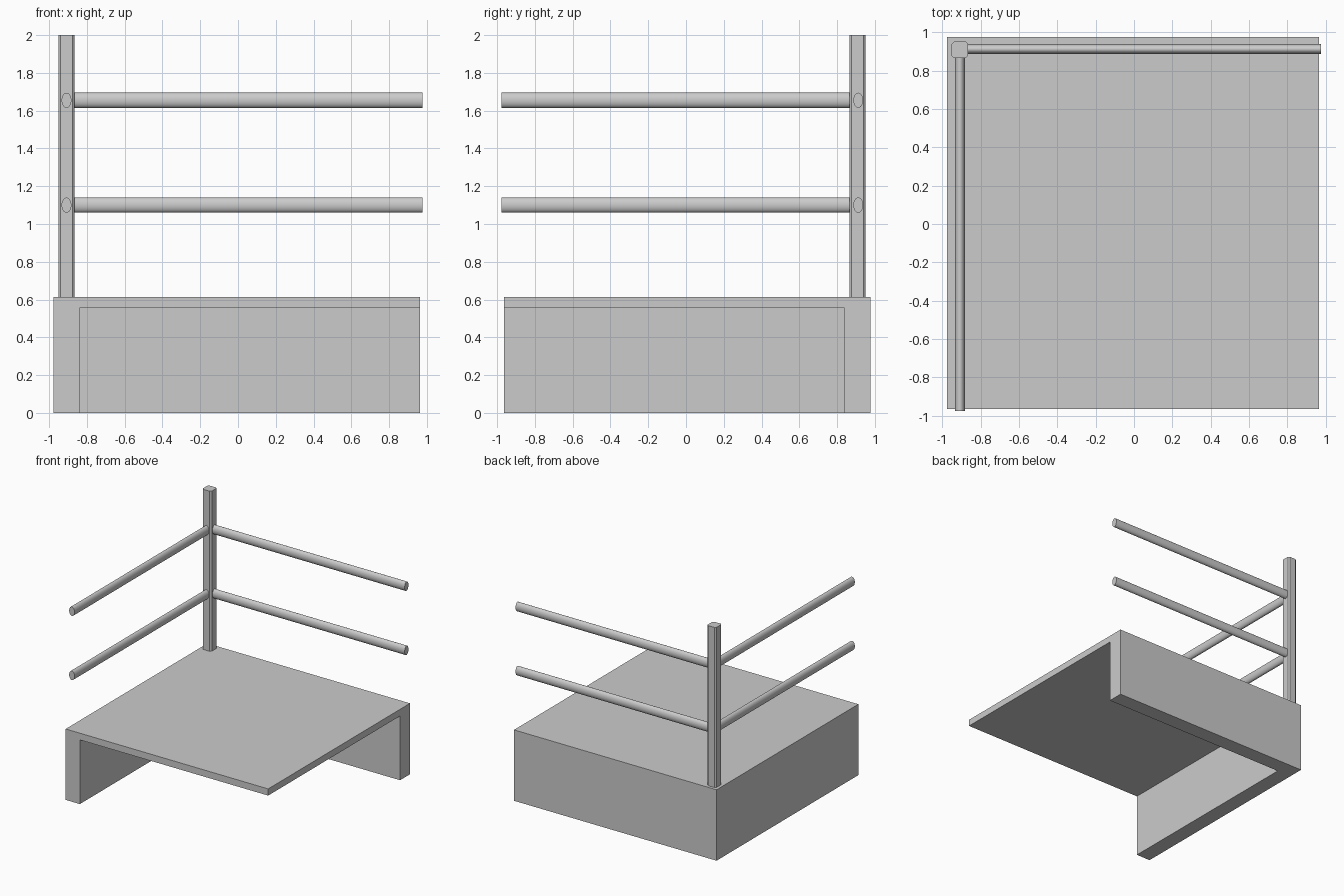
import bpy, bmesh
from math import pi

if "Cube" in bpy.data.objects:
    bpy.data.objects.remove(bpy.data.objects["Cube"])


def box(name, lo, hi):
    bpy.ops.mesh.primitive_cube_add(size=1, location=[(a + b) / 2 for a, b in zip(lo, hi)])
    ob = bpy.context.object
    ob.name = name
    ob.scale = [b - a for a, b in zip(lo, hi)]
    bpy.ops.object.transform_apply(location=False, rotation=False, scale=True)
    return ob


def rail(name, start, end, z, fixed, along_x):
    # oval bar, taller than wide
    mid = (start + end) / 2
    loc = (mid, fixed, z) if along_x else (fixed, mid, z)
    rot = (0, pi / 2, 0) if along_x else (pi / 2, 0, 0)
    bpy.ops.mesh.primitive_cylinder_add(vertices=32, radius=1, depth=1, location=loc, rotation=rot)
    ob = bpy.context.object
    ob.name = name
    ob.scale = (0.04, 0.026, abs(end - start)) if along_x else (0.026, 0.04, abs(end - start))
    bpy.ops.object.transform_apply(location=False, rotation=True, scale=True)
    bpy.ops.object.shade_smooth_by_angle()


EDGE, FREE, WALL, TOP = 0.976, 0.964, 0.84, 0.614
POST = 0.908

# Platform: thin deck with walls on the left and back only
deck = box("platform", (-EDGE, -FREE, 0), (FREE, EDGE, TOP))
cutter = box("platform_cutter", (-WALL, -1.2, -0.2), (1.2, WALL, 0.556))
cutter.hide_render = True
cutter.hide_viewport = False
mod = deck.modifiers.new("underside", 'BOOLEAN')
mod.operation = 'DIFFERENCE'
mod.solver = 'EXACT'
mod.object = cutter
bpy.context.view_layer.objects.active = deck
bpy.ops.object.modifier_apply(modifier=mod.name)
bpy.data.objects.remove(cutter, do_unlink=True)

# Corner post with chamfered vertical edges
post = box("corner_post", (-POST - 0.043, POST - 0.043, TOP - 0.005), (-POST + 0.043, POST + 0.043, 2.0))
bm = bmesh.new()
bm.from_mesh(post.data)
upright = [e for e in bm.edges if abs(e.verts[0].co.z - e.verts[1].co.z) > 0.5]
bmesh.ops.bevel(bm, geom=upright, offset=0.012, segments=1, affect='EDGES')
bm.to_mesh(post.data)
bm.free()

# Two handrails on each side of the post
for label, z in (("lower", 1.1), ("upper", 1.655)):
    rail(label + "_back_rail", -POST + 0.036, EDGE, z, POST + 0.004, True)
    rail(label + "_left_rail", POST - 0.036, -EDGE, z, -POST, False)
